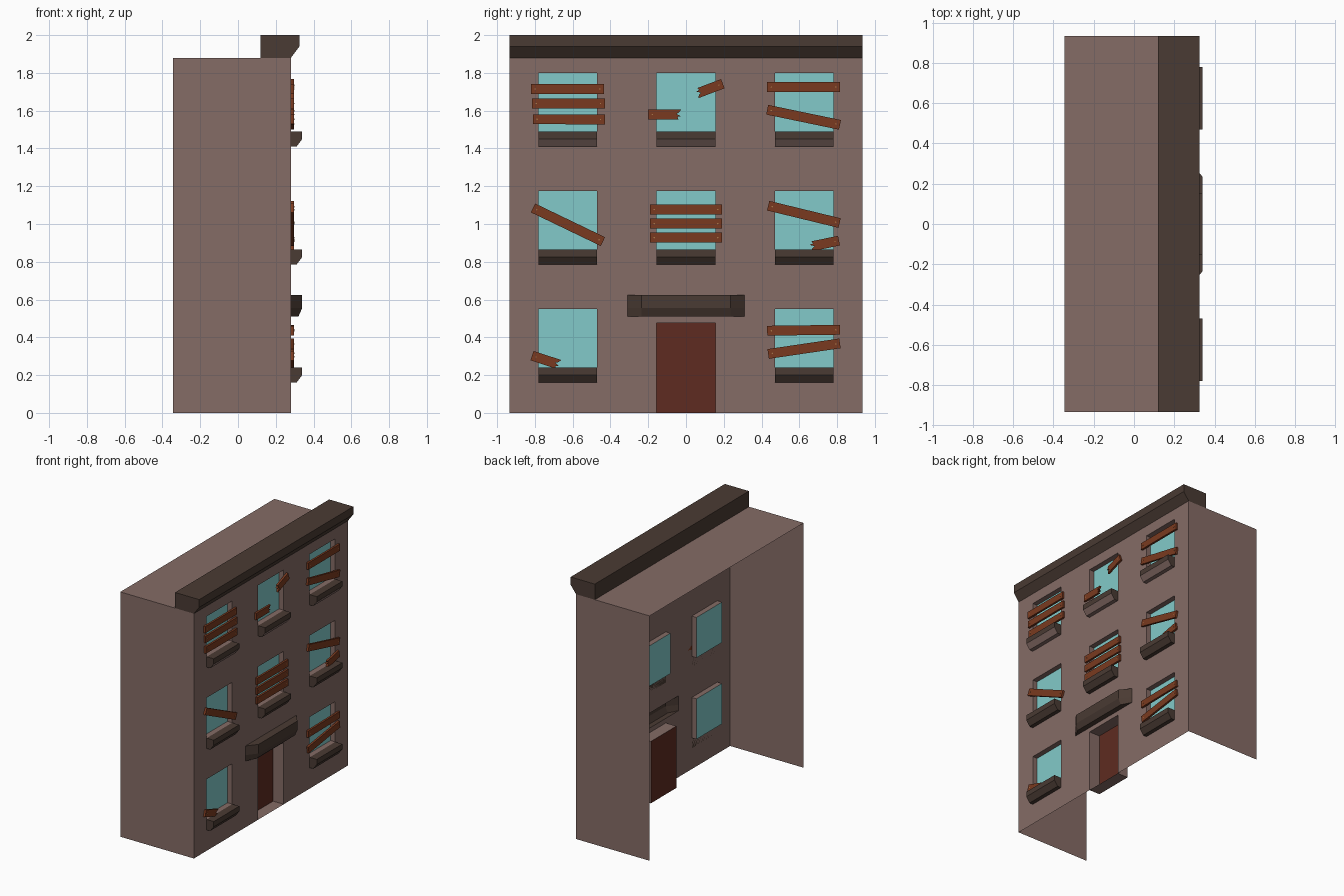
import bpy, math
from mathutils import Vector

if "Cube" in bpy.data.objects:
    bpy.data.objects.remove(bpy.data.objects["Cube"])


def mat(name, rgb):
    m = bpy.data.materials.new(name)
    m.diffuse_color = (*rgb, 1)
    m.use_nodes = True
    m.node_tree.nodes["Principled BSDF"].inputs["Base Color"].default_value = m.diffuse_color
    return m


WALL = mat("wall_mauve", (0.235, 0.150, 0.133))
TRIM = mat("trim_dark_brown", (0.068, 0.043, 0.033))
GLASS = mat("glass_teal", (0.223, 0.590, 0.585))
DOOR = mat("door_red", (0.112, 0.024, 0.015))
WOOD = mat("plank_brown", (0.195, 0.042, 0.014))
NAIL = mat("nail_tan", (0.40, 0.19, 0.07))

XB, XF, Y, H = -0.345, 0.28, 0.935, 1.88     # shell: back, front, half width, height


def make(name, faces, *mats):
    """Object from a list of polygons given as corner points."""
    verts, index, polys = [], {}, []
    for f in faces:
        poly = []
        for p in f:
            k = tuple(round(c, 5) for c in p)
            if k not in index:
                index[k] = len(verts)
                verts.append(k)
            poly.append(index[k])
        polys.append(poly)
    me = bpy.data.meshes.new(name)
    me.from_pydata(verts, [], polys)
    for m in mats:
        me.materials.append(m)
    ob = bpy.data.objects.new(name, me)
    bpy.context.collection.objects.link(ob)
    return ob


def prism(a, b):
    """Closed prism between two matching rings (b in front of a, ring CCW from b)."""
    n = len(a)
    return [b, a[::-1]] + [[a[i], a[(i + 1) % n], b[(i + 1) % n], b[i]] for i in range(n)]


def rect(x, y0, y1, z0, z1):
    return [(x, y0, z0), (x, y1, z0), (x, y1, z1), (x, y0, z1)]


def bar(name, profile, y0, y1, *mats):
    """Profile in x,z (clockwise in the front view) run along y."""
    ring = lambda y: [(x, y, z) for x, z in profile]
    return make(name, prism(ring(y0), ring(y1)), *mats)


# openings: y0, y1, z0, z1
HW = 0.155
windows = [(c - HW, c + HW, z, z + 0.31)
           for z in (0.24, 0.865, 1.49) for c in (-0.625, 0, 0.625)
           if not (c == 0 and z < 0.5)]
door = (-HW, HW, 0, 0.475)
canopy_hole = (-0.31, 0.31, 0.51, 0.625)
holes = windows + [door, canopy_hole]

# shell: facade grid with openings left out, reveals, sides and roof
ys = sorted({round(v, 4) for h in holes for v in h[:2]} | {-Y, Y})
zs = sorted({round(v, 4) for h in holes for v in h[2:]} | {0, H})
faces = []
for y0, y1 in zip(ys, ys[1:]):
    for z0, z1 in zip(zs, zs[1:]):
        cy, cz = (y0 + y1) / 2, (z0 + z1) / 2
        if not any(h[0] < cy < h[1] and h[2] < cz < h[3] for h in holes):
            faces.append(rect(XF, y0, y1, z0, z1))
for h, depth in [(w, 0.04) for w in windows] + [(door, 0.09)]:
    f, b = rect(XF, *h), rect(XF - depth, *h)
    faces += [[f[i], f[(i + 1) % 4], b[(i + 1) % 4], b[i]] for i in range(4)]
side = lambda y: [(XB, y, 0), (XB, y, H), (XF, y, H), (XF, y, 0)]
faces += [side(Y), side(-Y)[::-1], [(XB, -Y, H), (XF, -Y, H), (XF, Y, H), (XB, Y, H)]]
make("building_shell", faces, WALL)

# door and window panes
make("door", [rect(XF - 0.09, *door)], DOOR)
make("window_panes", [rect(XF - 0.04, *w) for w in windows], GLASS)

# window sills; the top row has wall-coloured undersides
for i, (y0, y1, z, _) in enumerate(windows):
    ob = bar(f"window_sill_{i}", [(XF, z), (0.34, z), (0.34, z - 0.04),
                                  (0.31, z - 0.08), (XF, z - 0.08)], y0, y1, TRIM, WALL)
    if z > 1.4:
        for p in ob.data.polygons:
            p.material_index = int(p.normal.z < -0.3)

# roof cornice
bar("cornice", [(0.12, 2.0), (0.325, 2.0), (0.325, 1.94), (XF, H), (0.12, H)], -Y, Y, TRIM)

# door canopy: chamfered corners, open at the back
level = lambda x, z: [(XF, -0.31, z), (x, -0.235, z), (x, 0.235, z), (XF, 0.31, z)]
low, mid, top = level(0.32, 0.51), level(0.34, 0.555), level(0.34, 0.625)
canopy = [top, low[::-1]]
for a, b in ((low, mid), (mid, top)):
    canopy += [[a[i], a[i + 1], b[i + 1], b[i]] for i in range(3)]
make("door_canopy", canopy, TRIM)


def plank(name, y0, z0, y1, z1, broken=False, w=0.026):
    """Nailed board from (y0, z0) to (y1, z1); a broken one splinters at its far end."""
    d = Vector((y1 - y0, z1 - z0))
    L = d.length
    d.normalize()
    n = Vector((-d.y, d.x))
    at = lambda x, s, t: (x, y0 + d.x * s + n.x * t, z0 + d.y * s + n.y * t)
    end = [(L, -w), (L, w)]
    if broken:
        end = [(L - 0.015, -w), (L - 0.02, -0.5 * w), (L - 0.002, -0.35 * w),
               (L - 0.025, 0.1 * w), (L - 0.012, 0.4 * w), (L, w)]
    outline = [(0, -w)] + end + [(0, w)]
    faces = prism([at(XF, s, t) for s, t in outline], [at(0.296, s, t) for s, t in outline])
    body = len(faces)
    for s in [0.022] if broken else [0.022, L - 0.022]:
        disc = [(s + 0.004 * math.cos(k * math.pi / 3), 0.004 * math.sin(k * math.pi / 3))
                for k in range(6)]
        faces += prism([at(0.295, *p) for p in disc], [at(0.298, *p) for p in disc])
    ob = make(name, faces, WOOD, NAIL)
    for p in ob.data.polygons:
        p.material_index = int(p.index >= body)


whole = [(-0.82, 1.715, -0.435, 1.715), (-0.815, 1.638, -0.43, 1.638), (-0.81, 1.555, -0.43, 1.553),
         (0.43, 1.725, 0.815, 1.725), (0.43, 1.605, 0.815, 1.525),
         (-0.81, 1.085, -0.44, 0.907),
         (-0.19, 1.077, 0.19, 1.077), (-0.19, 1.002, 0.19, 1.002), (-0.19, 0.928, 0.19, 0.928),
         (0.435, 1.097, 0.813, 1.005),
         (0.43, 0.435, 0.815, 0.44), (0.435, 0.312, 0.815, 0.368)]
snapped = [(-0.2, 1.58, -0.025, 1.58), (0.195, 1.743, 0.055, 1.69),
           (0.81, 0.912, 0.655, 0.88), (-0.815, 0.303, -0.668, 0.255)]
for i, p in enumerate(whole):
    plank(f"plank_{i}", *p)
for i, p in enumerate(snapped):
    plank(f"broken_plank_{i}", *p, broken=True)
